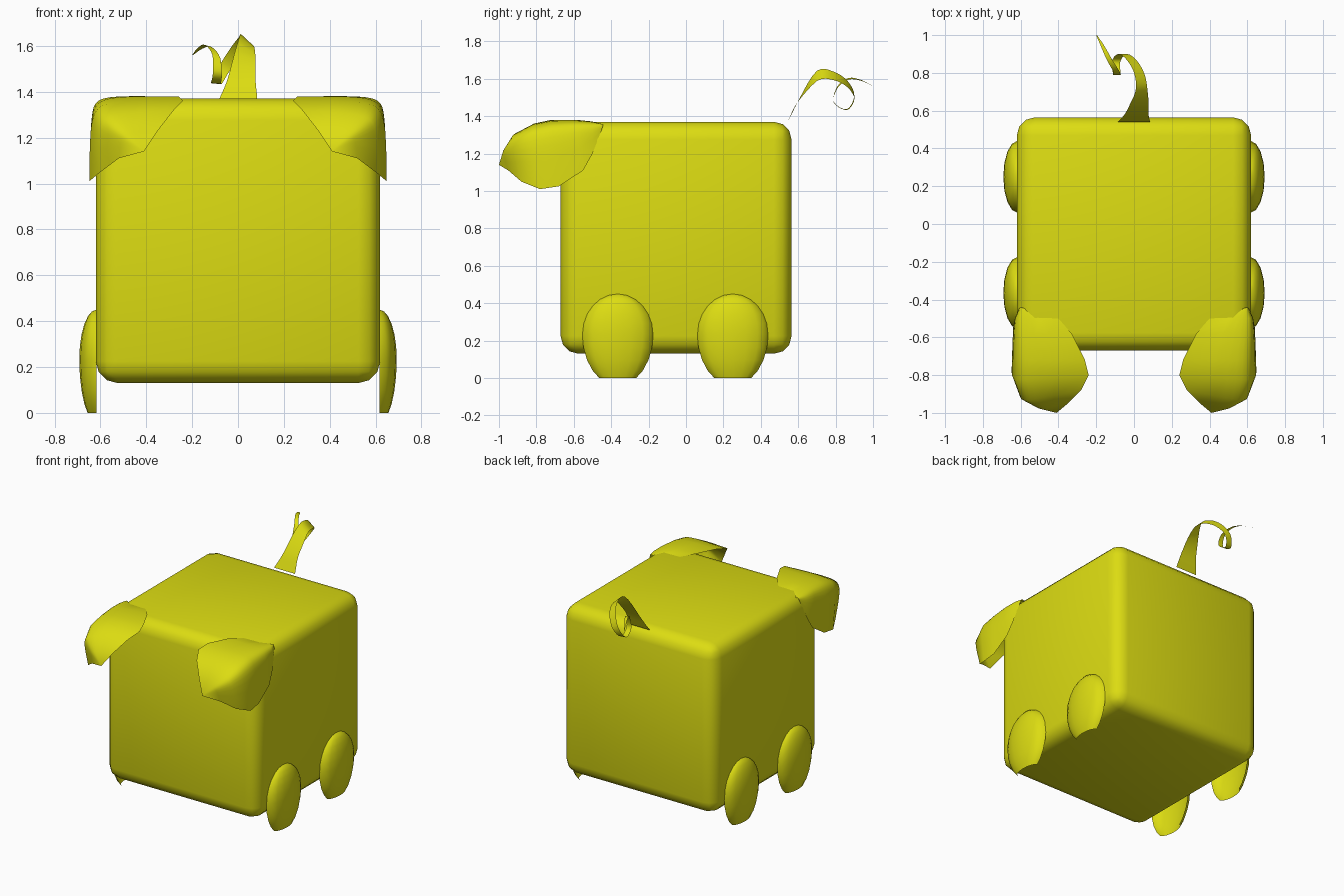
import bpy, bmesh, math
from mathutils import Vector

if "Cube" in bpy.data.objects:
    bpy.data.objects.remove(bpy.data.objects["Cube"])

yellow = bpy.data.materials.new("yellow")
yellow.diffuse_color = (0.72, 0.72, 0.006, 1)
yellow.use_nodes = True
yellow.node_tree.nodes["Principled BSDF"].inputs["Base Color"].default_value = yellow.diffuse_color


def finish(bm, name, angle=60):
    mesh = bpy.data.meshes.new(name)
    bm.to_mesh(mesh)
    bm.free()
    mesh.materials.append(yellow)
    ob = bpy.data.objects.new(name, mesh)
    bpy.context.collection.objects.link(ob)
    bpy.ops.object.select_all(action='DESELECT')
    ob.select_set(True)
    bpy.context.view_layer.objects.active = ob
    bpy.ops.object.shade_smooth_by_angle(angle=math.radians(angle))
    return ob


def sheet(rows, name, flip=False):
    """Skin a grid of points; merges collapsed rows."""
    bm = bmesh.new()
    grid = [[bm.verts.new(p) for p in row] for row in rows]
    for a, b in zip(grid, grid[1:]):
        for i in range(len(a) - 1):
            quad = [a[i], a[i + 1], b[i + 1], b[i]]
            bm.faces.new(quad[::-1] if flip else quad)
    bmesh.ops.remove_doubles(bm, verts=bm.verts, dist=0.0005)
    return finish(bm, name)


def smooth_path(pts, steps):
    """Catmull-Rom through points of any dimension."""
    pts = [Vector(p) for p in pts]
    pts = [2 * pts[0] - pts[1]] + pts + [2 * pts[-1] - pts[-2]]
    out = []
    for a, b, c, d in zip(pts, pts[1:], pts[2:], pts[3:]):
        for k in range(steps):
            t = k / steps
            out.append(0.5 * (2 * b + (c - a) * t + (2 * a - 5 * b + 4 * c - d) * t * t
                              + (3 * b - a - 3 * c + d) * t ** 3))
    return out + [pts[-2]]


# Body: rounded box
bm = bmesh.new()
bmesh.ops.create_cube(bm, size=1)
for v in bm.verts:
    v.co = Vector((v.co.x * 1.24, v.co.y * 1.235 - 0.053, v.co.z * 1.24 + 0.75))
bmesh.ops.bevel(bm, geom=bm.edges[:], offset=0.095, segments=3, profile=0.5, affect='EDGES')
finish(bm, "body")

# Legs: domed petals on both flanks, cut flat at the ground
for side, label in ((1, "right"), (-1, "left")):
    for y, end in ((-0.365, "front"), (0.25, "back")):
        bm = bmesh.new()
        bmesh.ops.create_uvsphere(bm, u_segments=16, v_segments=12, radius=1)
        for v in bm.verts:
            x, yy, z = v.co
            v.co = (x * 0.075, yy * 0.19, 0.235 + z * (0.215 if z > 0 else 0.276))
        for co, no in (((0, 0, 0), (-1, 0, 0)), ((0, 0, 0), (0, 0, -1))):
            bmesh.ops.bisect_plane(bm, geom=bm.verts[:] + bm.edges[:] + bm.faces[:], dist=1e-5,
                                   plane_co=co, plane_no=no, clear_outer=True)
        for v in bm.verts:
            v.co.x = side * (0.617 + v.co.x)
            v.co.y += y
        if side < 0:
            bmesh.ops.reverse_faces(bm, faces=bm.faces[:])
        finish(bm, f"{end}_leg_{label}")

# Ears: folded leaf, each row = inner edge, fold, outer edge
ear_rows = [
    ((.57, -.45, 1.35), (.60, -.44, 1.36), (.61, -.45, 1.33)),
    ((.40, -.50, 1.37), (.635, -.50, 1.375), (.63, -.50, 1.20)),
    ((.33, -.58, 1.38), (.645, -.60, 1.385), (.64, -.55, 1.11)),
    ((.26, -.72, 1.38), (.648, -.72, 1.385), (.645, -.68, 1.025)),
    ((.24, -.80, 1.36), (.648, -.83, 1.365), (.648, -.78, 1.01)),
    ((.28, -.88, 1.32), (.61, -.945, 1.30), (.60, -.88, 1.05)),
    ((.35, -.95, 1.23), (.51, -.985, 1.22), (.52, -.95, 1.11)),
    ((.41, -1.0, 1.14),) * 3,
]
for side, label in ((1, "right"), (-1, "left")):
    rows = []
    for row in ear_rows:
        a, f, b = (Vector((p[0] * side, p[1], p[2])) for p in row)
        line = []
        for k in range(13):
            t = k / 12
            wa, wf, wb = (1 - t) ** 2, 2 * t * (1 - t) * 4, t * t
            line.append((a * wa + f * wf + b * wb) / (wa + wf + wb))
        rows.append(line)
    sheet(rows, "ear_" + label, flip=side > 0)

# Tail: tapering curled ribbon; x, y, z per point, then width and tilt
tail_points = [(0, .54, 1.36), (.018, .597, 1.475), (.04, .70, 1.615), (.03, .79, 1.615),
               (-.01, .865, 1.57), (-.06, .90, 1.50), (-.095, .86, 1.435),
               (-.09, .79, 1.475), (-.095, .81, 1.555), (-.13, .87, 1.60),
               (-.165, .94, 1.59), (-.198, 1.0, 1.56)]
tail_shape = [(.17, 0), (.115, 0), (.085, .7), (.07, .7), (.06, .6), (.05, .4), (.045, .1),
              (.04, .1), (.035, .3), (.03, .3), (.02, .2), (.004, .1)]
rows = []
for p, (w, tilt) in zip(smooth_path(tail_points, 4), smooth_path(tail_shape, 4)):
    d = Vector((math.cos(tilt), 0, -math.sin(tilt))) * w / 2
    rows.append((p - d, p + d))
sheet(rows, "tail")
